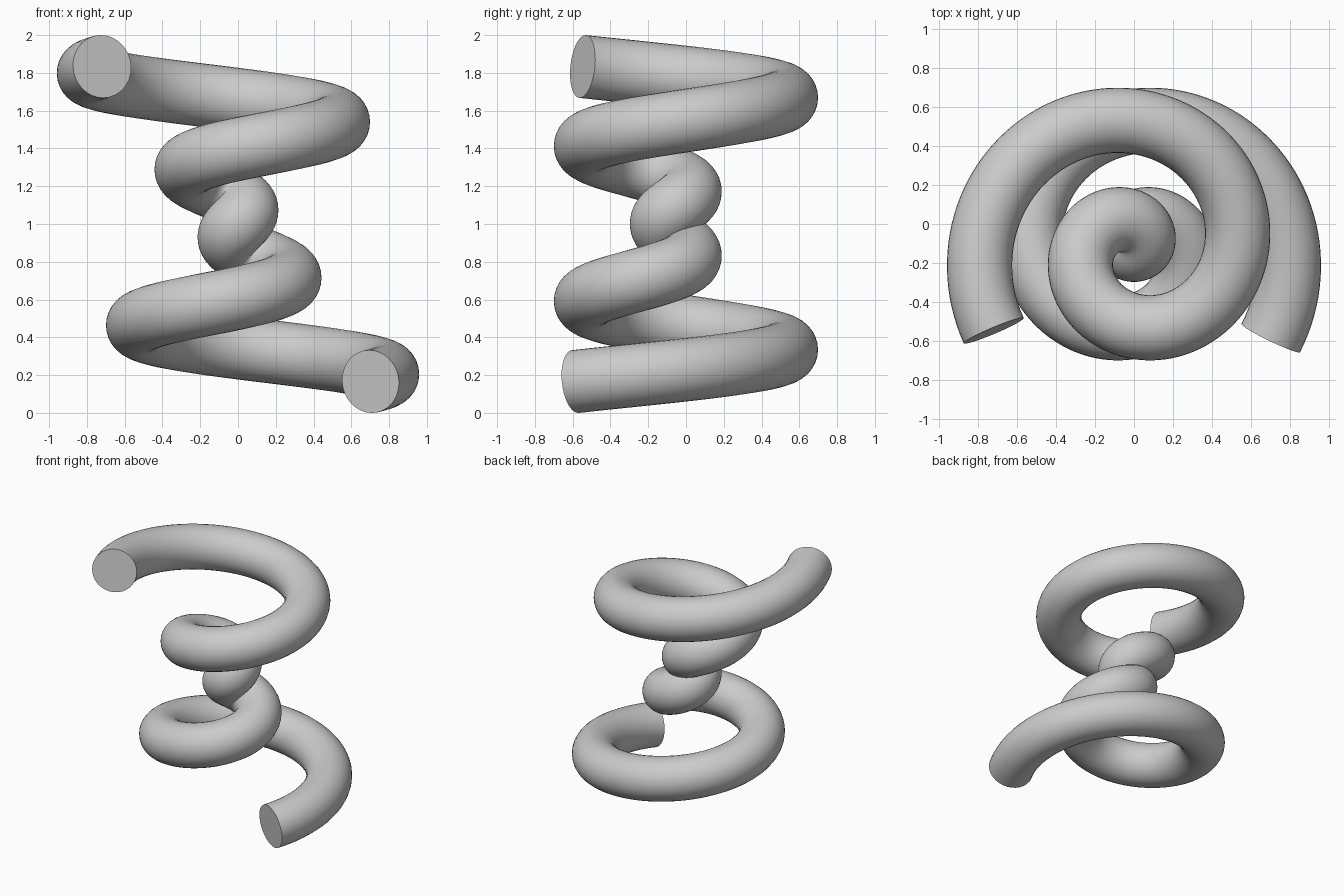
import bpy
from math import sin, cos, radians

cube = bpy.data.objects.get("Cube")
if cube:
    bpy.data.objects.remove(cube, do_unlink=True)

SCALE = 0.0836          # size of one spiral unit
TUBE = 2 * SCALE        # tube radius
STEP = 0.05             # angle between path points
COUNT = 400

# Double conical spiral path: radius and height both grow with the angle
curve = bpy.data.curves.new("spiral_tube", "CURVE")
curve.dimensions = "3D"
curve.twist_mode = "Z_UP"
path = curve.splines.new("POLY")
path.points.add(COUNT - 1)
for i, point in enumerate(path.points):
    t = -10 + i * STEP
    point.co = (SCALE * t * cos(t), SCALE * t * sin(t) - 0.13,
                SCALE * t + 1.002, 1)

# Round tube with closed ends
curve.bevel_depth = TUBE
curve.bevel_resolution = 14
curve.use_fill_caps = True

grey = bpy.data.materials.new("plain_grey")
grey.use_nodes = True
colour = (0.6, 0.6, 0.6, 1)
grey.diffuse_color = colour
grey.node_tree.nodes["Principled BSDF"].inputs["Base Color"].default_value = colour
curve.materials.append(grey)

# Turn the tube into a smooth mesh with sharp end rims
tube = bpy.data.objects.new("spiral_tube", curve)
bpy.context.collection.objects.link(tube)
bpy.ops.object.select_all(action="DESELECT")
tube.select_set(True)
bpy.context.view_layer.objects.active = tube
bpy.ops.object.convert(target="MESH")
bpy.ops.object.shade_smooth_by_angle(angle=radians(40))
